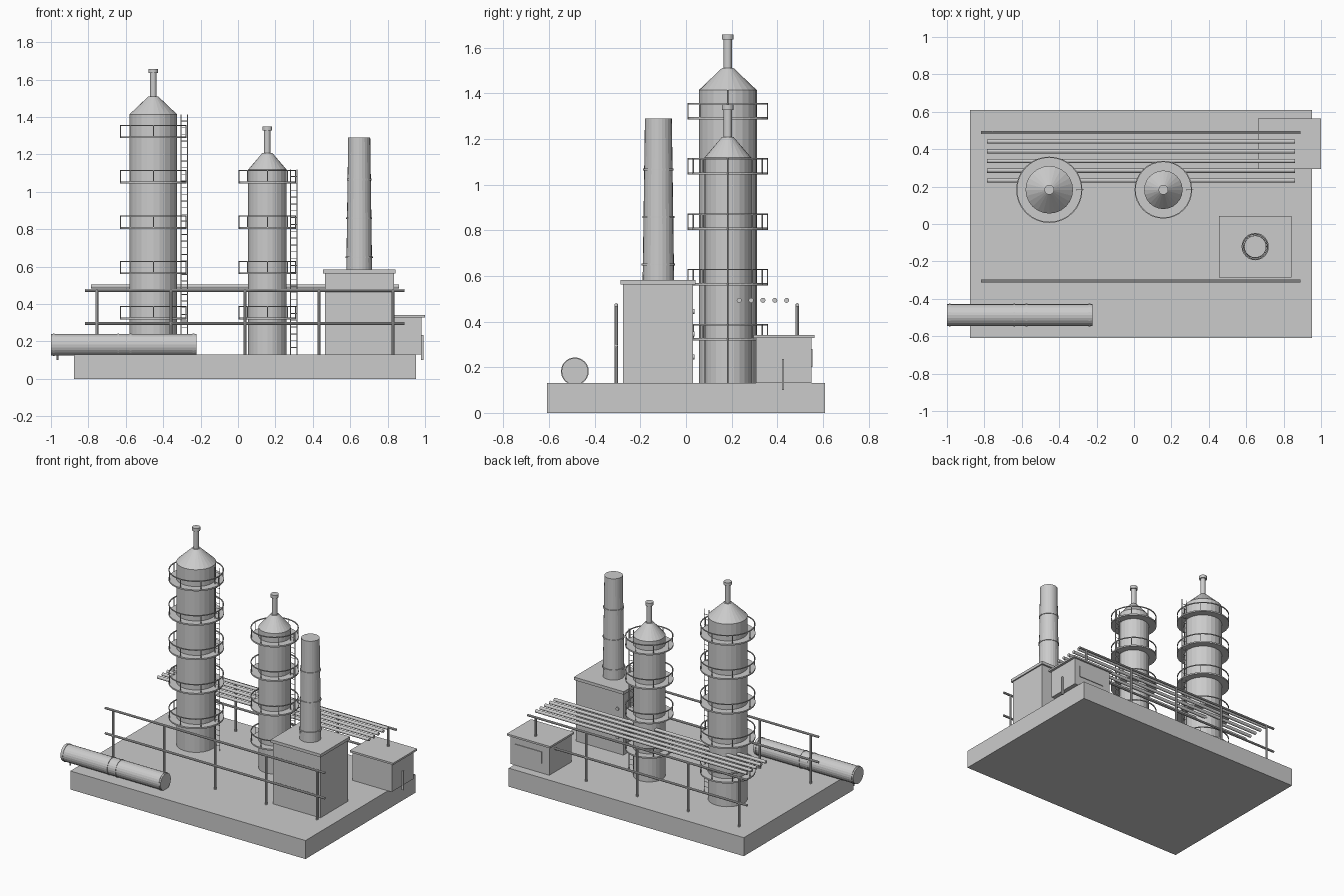
import bpy, bmesh, math
from mathutils import Vector, Matrix

if "Cube" in bpy.data.objects:
    bpy.data.objects.remove(bpy.data.objects["Cube"])

SIDES = 24
GROUND = 0.13


def finish(name, bm):
    me = bpy.data.meshes.new(name)
    bmesh.ops.recalc_face_normals(bm, faces=bm.faces)
    bm.to_mesh(me)
    bm.free()
    ob = bpy.data.objects.new(name, me)
    bpy.context.collection.objects.link(ob)
    return ob


def add_box(bm, x0, x1, y0, y1, z0, z1):
    m = Matrix.Translation(((x0 + x1) / 2, (y0 + y1) / 2, (z0 + z1) / 2))
    bmesh.ops.create_cube(bm, size=1, matrix=m @ Matrix.Diagonal((x1 - x0, y1 - y0, z1 - z0, 1)))


def add_rod(bm, a, b, r, sides=8):
    a, b = Vector(a), Vector(b)
    rot = (b - a).to_track_quat('Z', 'Y').to_matrix().to_4x4()
    bmesh.ops.create_cone(bm, cap_ends=True, segments=sides, radius1=r, radius2=r,
                          depth=(b - a).length, matrix=Matrix.Translation((a + b) / 2) @ rot)


def add_lathe(bm, profile, centre, sides=SIDES, closed=False):
    """Revolve (radius, height) points about a vertical axis."""
    rings = []
    for r, z in profile:
        rings.append([bm.verts.new((centre[0] + r * math.cos(2 * math.pi * i / sides),
                                    centre[1] + r * math.sin(2 * math.pi * i / sides), z))
                      for i in range(sides)])
    pairs = list(zip(rings, rings[1:])) + ([(rings[-1], rings[0])] if closed else [])
    for lo, hi in pairs:
        for i in range(sides):
            j = (i + 1) % sides
            bm.faces.new((lo[i], lo[j], hi[j], hi[i]))
    if not closed:
        bm.faces.new(rings[0])
        bm.faces.new(rings[-1])


def box(name, *dims):
    bm = bmesh.new()
    add_box(bm, *dims)
    return finish(name, bm)


def column(name, cx, cy, r, top, cone_top, tip, deck_r, decks):
    # shell, conical head and capped vent
    bm = bmesh.new()
    add_lathe(bm, [(r, GROUND), (r, top), (0.026, cone_top), (0.018, cone_top),
                   (0.018, tip - 0.022), (0.026, tip - 0.022), (0.026, tip)], (cx, cy))
    finish(name + "_shell", bm)
    # ring decks with open railings
    bm = bmesh.new()
    for z in decks:
        add_lathe(bm, [(r - 0.005, z), (deck_r, z), (deck_r, z + 0.01), (r - 0.005, z + 0.01)],
                  (cx, cy), 32, True)
        rr, h = deck_r - 0.003, z + 0.069
        add_lathe(bm, [(rr - 0.003, h - 0.003), (rr + 0.003, h - 0.003),
                       (rr + 0.003, h + 0.003), (rr - 0.003, h + 0.003)], (cx, cy), 32, True)
        for i in range(8):
            a = i * math.pi / 4
            p = (cx + rr * math.cos(a), cy + rr * math.sin(a))
            add_rod(bm, (*p, z), (*p, h), 0.003, 6)
    finish(name + "_platforms", bm)
    # ladder
    bm = bmesh.new()
    xa, xb = cx + r + 0.02, cx + r + 0.056
    for x in (xa, xb):
        add_rod(bm, (x, cy, GROUND), (x, cy, top), 0.003, 6)
    n = round((top - GROUND) / 0.036)
    for i in range(1, n):
        z = GROUND + (top - GROUND) * i / n
        add_rod(bm, (xa, cy, z), (xb, cy, z), 0.002, 6)
    finish(name + "_ladder", bm)


# base slab
box("base_slab", -0.877, 0.952, -0.61, 0.61, 0, GROUND)

# distillation columns
levels = [0.317, 0.559, 0.802, 1.044, 1.286]
column("tall_column", -0.453, 0.183, 0.127, 1.414, 1.51, 1.657, 0.177, levels)
column("short_column", 0.157, 0.183, 0.103, 1.118, 1.208, 1.35, 0.154, levels[:4])

# furnace with overhanging roof and burners
box("furnace_body", 0.465, 0.834, -0.275, 0.03, GROUND, 0.565)
box("furnace_roof", 0.455, 0.843, -0.286, 0.042, 0.562, 0.583)
bm = bmesh.new()
for z in (0.245, 0.345, 0.445):
    add_rod(bm, (0.51, 0.025, z), (0.51, 0.038, z), 0.011, 12)
finish("furnace_burners", bm)

# tapered chimney with bands
bm = bmesh.new()
chimney = (0.648, -0.121)
add_lathe(bm, [(0.069, 0.58), (0.059, 1.29)], chimney)
for z in (0.65, 0.858, 1.066):
    rb = 0.073 - (z - 0.65) * 0.016
    add_lathe(bm, [(rb, z - 0.005), (rb, z + 0.005)], chimney)
finish("chimney", bm)

# control hut with door handle and window panel
box("hut_body", 0.678, 0.982, 0.306, 0.55, GROUND, 0.33)
box("hut_roof", 0.663, 1.0, 0.295, 0.563, 0.328, 0.341)
box("hut_side_bar", 0.978, 0.992, 0.42, 0.43, 0.10, 0.235)
box("hut_window", 0.735, 0.94, 0.545, 0.555, 0.20, 0.28)

# pipe rack
bm = bmesh.new()
for i in range(5):
    y = 0.233 + 0.052 * i
    add_rod(bm, (-0.786, y, 0.493), (0.86, y, 0.493), 0.011, 12)
finish("rack_pipes", bm)

# front and back railings
for name, y in (("front_railing", -0.306), ("back_railing", 0.488)):
    bm = bmesh.new()
    for z in (0.295, 0.473):
        add_rod(bm, (-0.818, y, z), (0.89, y, z), 0.008)
    for i in range(5):
        x = -0.755 + 0.396 * i
        add_rod(bm, (x, y, GROUND), (x, y, 0.478), 0.008)
    finish(name, bm)

# horizontal tank with bands and drain
bm = bmesh.new()
ty, tz = -0.487, 0.182
add_rod(bm, (-1, ty, tz), (-0.222, ty, tz), 0.058, SIDES)
for x in (-0.985, -0.64, -0.575, -0.237):
    add_rod(bm, (x - 0.005, ty, tz), (x + 0.005, ty, tz), 0.061, SIDES)
add_rod(bm, (-0.965, ty, 0.10), (-0.965, ty, 0.14), 0.005)
finish("horizontal_tank", bm)
